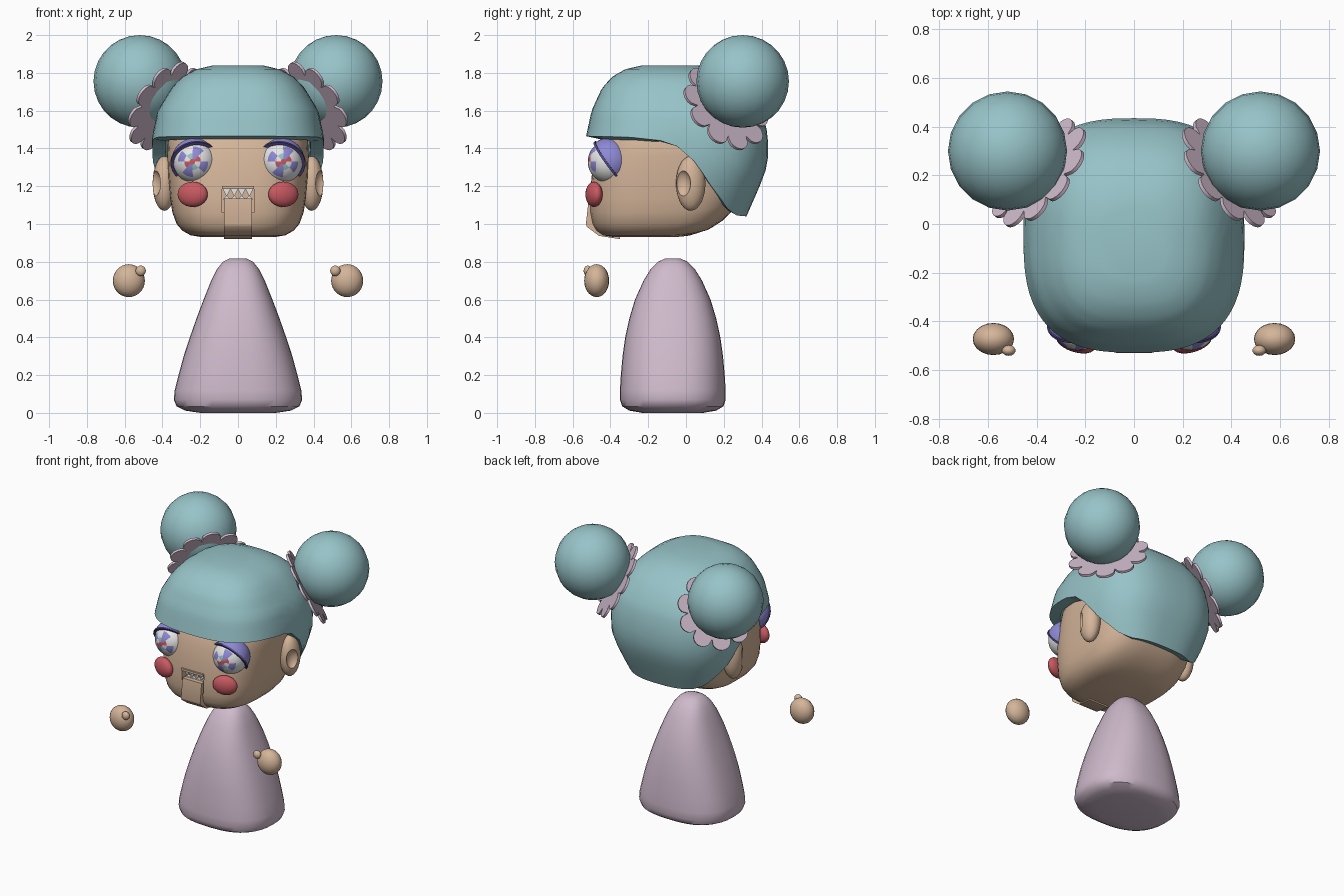
import bpy, bmesh, math
from mathutils import Vector, Matrix

if "Cube" in bpy.data.objects:
    bpy.data.objects.remove(bpy.data.objects["Cube"])


def material(name, rgb):
    m = bpy.data.materials.new(name)
    m.diffuse_color = (*rgb, 1)
    m.use_nodes = True
    m.node_tree.nodes["Principled BSDF"].inputs["Base Color"].default_value = m.diffuse_color
    return m


TEAL = material("teal hair", (0.31, 0.55, 0.58))
SKIN = material("tan skin", (0.66, 0.46, 0.32))
MAUVE = material("pale mauve", (0.62, 0.49, 0.60))
PURPLE = material("violet", (0.27, 0.25, 0.66))
DARK = material("dark violet", (0.09, 0.07, 0.25))
RED = material("cheek red", (0.58, 0.10, 0.12))
WHITE = material("white", (0.80, 0.80, 0.80))


def finish(name, bm, *mats):
    bmesh.ops.recalc_face_normals(bm, faces=bm.faces)
    me = bpy.data.meshes.new(name)
    bm.to_mesh(me)
    bm.free()
    for m in mats:
        me.materials.append(m)
    ob = bpy.data.objects.new(name, me)
    bpy.context.collection.objects.link(ob)
    return ob


def ball(name, loc, rad, mat, seg=20, rings=14, rot=None):
    bm = bmesh.new()
    M = Matrix.Translation(loc) @ (rot or Matrix()) @ Matrix.Diagonal((*rad, 1))
    bmesh.ops.create_uvsphere(bm, u_segments=seg, v_segments=rings, radius=1, matrix=M)
    return finish(name, bm, mat)


def box(name, lo, hi, mat):
    bm = bmesh.new()
    lo, hi = Vector(lo), Vector(hi)
    bmesh.ops.create_cube(bm, size=1, matrix=Matrix.Translation((lo + hi) / 2)
                          @ Matrix.Diagonal((*(hi - lo), 1)))
    return finish(name, bm, mat)


def loft(name, rings, mat, caps=(True, True)):
    bm = bmesh.new()
    vs = [[bm.verts.new(p) for p in r] for r in rings]
    n = len(rings[0])
    for a, b in zip(vs, vs[1:]):
        for i in range(n):
            bm.faces.new((a[i], a[(i + 1) % n], b[(i + 1) % n], b[i]))
    if caps[0]:
        bm.faces.new(vs[0])
    if caps[1]:
        bm.faces.new(vs[-1])
    return finish(name, bm, mat)


def prism(name, profile, x0, x1, mat):
    """Extrude a (y, z) outline along x."""
    return loft(name, [[(x, y, z) for y, z in profile] for x in (x0, x1)], mat)


def outline(t, hx, yf, yb, n):
    """Point of a superellipse at angle t."""
    c, s = math.cos(t), math.sin(t)
    x = math.copysign(abs(c) ** (2 / n), c) * hx
    y = (yf + yb) / 2 + math.copysign(abs(s) ** (2 / n), s) * (yb - yf) / 2
    return x, y


def interp(table, k):
    for a, b in zip(table, table[1:]):
        if k <= b[0]:
            f = max(0, (k - a[0]) / (b[0] - a[0]))
            return [p + (q - p) * f for p, q in zip(a[1:], b[1:])]
    return list(table[-1][1:])


def apply_mods(ob):
    bpy.context.view_layer.objects.active = ob
    for m in list(ob.modifiers):
        bpy.ops.object.modifier_apply(modifier=m.name)


def cut(ob, cutter):
    m = ob.modifiers.new("cut", 'BOOLEAN')
    m.operation, m.object, m.solver = 'DIFFERENCE', cutter, 'EXACT'
    apply_mods(ob)
    bpy.data.objects.remove(cutter)


def angles(n):
    return [2 * math.pi * i / n for i in range(n)]


# Bell shaped body: z, half width, half depth
BODY = [(0.0, .20, .16), (.012, .28, .23), (.035, .325, .268), (.07, .34, .28), (.12, .335, .28),
        (.2, .315, .275), (.3, .288, .266), (.4, .255, .252), (.5, .22, .23), (.6, .182, .20),
        (.7, .142, .155), (.76, .112, .118), (.80, .08, .078), (.818, .045, .04)]
loft("body", [[(*outline(t, hx, -.07 - hy, -.07 + hy, 2.5), z) for t in angles(36)]
              for z, hx, hy in BODY], MAUVE)

# Head: z, half width, front, back; the underside rises toward the back
HEAD = [(.93, .19, -.38, .02), (.94, .25, -.44, .12), (.965, .295, -.475, .19), (1.0, .325, -.495, .24),
        (1.06, .347, -.507, .28), (1.14, .36, -.508, .31), (1.25, .37, -.50, .33), (1.36, .375, -.48, .35),
        (1.46, .37, -.45, .34), (1.6, .3, -.36, .28)]


def head_point(t, z, hx, yf, yb):
    x, y = outline(t, hx, yf, yb, 3.0)
    return x, y, z + .55 * max(0, y + .1) ** 2 * max(0, 1.4 - z) / .4


head = loft("head", [[head_point(t, *r) for t in angles(48)] for r in HEAD], SKIN)
cut(head, box("mouth_cutter", (-.085, -.7, 1.06), (.085, -.43, 1.195), SKIN))

# Hinged jaw and teeth
prism("jaw", [(-.515, 1.135), (-.53, 1.0), (-.525, .985), (-.46, .937), (-.35, .92),
              (-.35, .95), (-.44, .965), (-.44, 1.135)], -.075, .075, SKIN)
box("upper_lip", (-.085, -.515, 1.185), (.085, -.45, 1.2), SKIN)
bm = bmesh.new()
for i in range(4):
    x = -.08 + i * .04
    for pts in (((x, 1.185), (x + .04, 1.185), (x + .02, 1.145)),
                ((x, 1.13), (x + .04, 1.13), (x + .02, 1.15))):
        f = bm.faces.new([bm.verts.new((a, -.485, b)) for a, b in pts])
        e = bmesh.ops.extrude_face_region(bm, geom=[f])
        bmesh.ops.translate(bm, vec=(0, .02, 0),
                            verts=[v for v in e["geom"] if isinstance(v, bmesh.types.BMVert)])
finish("teeth", bm, WHITE)

# Hair cap: z, half width, front, back; lower edge height depends on y
HAIR = [(1.04, .36, -.50, .32), (1.2, .425, -.515, .39), (1.32, .452, -.525, .435), (1.46, .455, -.53, .435),
        (1.6, .425, -.50, .405), (1.72, .352, -.445, .32), (1.78, .295, -.39, .25), (1.82, .22, -.32, .17),
        (1.84, .13, -.23, .06)]
EDGE = [(-.53, 1.465), (-.3, 1.46), (-.12, 1.44), (-.02, 1.40), (.07, 1.3), (.16, 1.2),
        (.3, 1.08), (.37, 1.045), (.44, 1.04)]
rows = []
for k in range(15):
    row = []
    for t in angles(64):
        edge = interp(EDGE, outline(t, .455, -.53, .435, 2.75)[1])[0]
        z = 1.84 - (1.84 - edge) * (k / 14) ** 1.5
        row.append((*outline(t, *interp(HAIR, z), 2.75), z))
    rows.append(row)
hair = loft("hair", rows, TEAL, (True, False))
m = hair.modifiers.new("thickness", 'SOLIDIFY')
m.thickness, m.offset = .07, -1
apply_mods(hair)

for s, side in ((1, "right"), (-1, "left")):
    # Hair bun
    ball("bun_" + side, (.52 * s, .30, 1.755), (.245,) * 3, TEAL, 20, 14)

    # Scalloped hair ruffle
    nrm = Vector((.685 * s, .55, .48)).normalized()
    M = Matrix.Translation((.39 * s, .21, 1.625)) @ nrm.to_track_quat('Z', 'Y').to_matrix().to_4x4()
    rad = [(t, .195 + .068 * math.sqrt(abs(math.sin(5 * t)))) for t in angles(100)]
    loft("ruffle_" + side, [[M @ Vector((r * math.cos(t), r * math.sin(t), h)) for t, r in rad]
                            for h in (-.008, .008)], MAUVE)

    # Hollowed ear
    ear = ball("ear_" + side, (.39 * s, .025, 1.215), (.062, .078, .145), SKIN)
    cut(ear, ball("ear_cutter", (.455 * s, -.025, 1.215), (.05, .05, .075), SKIN))

    # Eyeball with patterned iris
    bm = bmesh.new()
    R = Matrix.Rotation(.12 * s, 4, 'Z') @ Matrix.Rotation(math.pi / 2, 4, 'X')
    bmesh.ops.create_uvsphere(bm, u_segments=32, v_segments=24, radius=.115)
    for f in bm.faces:
        c = f.calc_center_median()
        a = math.degrees(math.atan2(c.xy.length, c.z))
        turn = math.atan2(c.y, c.x) % (2 * math.pi) / (2 * math.pi)
        if a < 8:
            f.material_index = 2
        elif a < 23:
            f.material_index = (2, 1, 3, 0)[int(turn * 8) % 4]
        elif a < 45:
            f.material_index = int(turn * 8) % 2
    c = Vector((.228 * s, -.405, 1.33))
    bm.transform(Matrix.Translation(c) @ R)
    finish("eye_" + side, bm, WHITE, PURPLE, RED, TEAL)

    # Eyelid half shell and its dark rim
    q = Vector((.12 * s, .8, .58)).normalized().to_track_quat('Z', 'Y').to_matrix().to_4x4()
    M = Matrix.Translation(c + Vector((0, 0, .002))) @ q
    arc = [(.125 * math.cos(a), .125 * math.sin(a)) for a in [i * 1.5 / 9 for i in range(10)]]
    loft("eyelid_" + side, [[M @ Vector((r * math.cos(t), r * math.sin(t), h)) for t in angles(28)]
                            for r, h in arc], PURPLE)
    rim = [(.11, -.009), (.131, -.009), (.131, .002), (.11, .002)]
    loft("lid_rim_" + side, [[M @ Vector((r * math.cos(t), r * math.sin(t), h)) for t in angles(28)]
                             for r, h in rim], DARK, (False, False))

    # Cheek
    ball("cheek_" + side, (.24 * s, -.487, 1.157), (.083, .04, .067), RED, 24, 14,
         Matrix.Rotation(.3 * s, 4, 'Z'))

    # Floating hand with thumb
    ball("hand_" + side, (.578 * s, -.473, .70), (.085, .066, .087), SKIN)
    ball("thumb_" + side, (.515 * s, -.52, .752), (.028, .022, .028), SKIN, 14, 10)

# Smooth shading with sharp edges kept
bpy.ops.object.select_all(action='SELECT')
bpy.context.view_layer.objects.active = head
bpy.ops.object.shade_smooth_by_angle(angle=math.radians(40))
